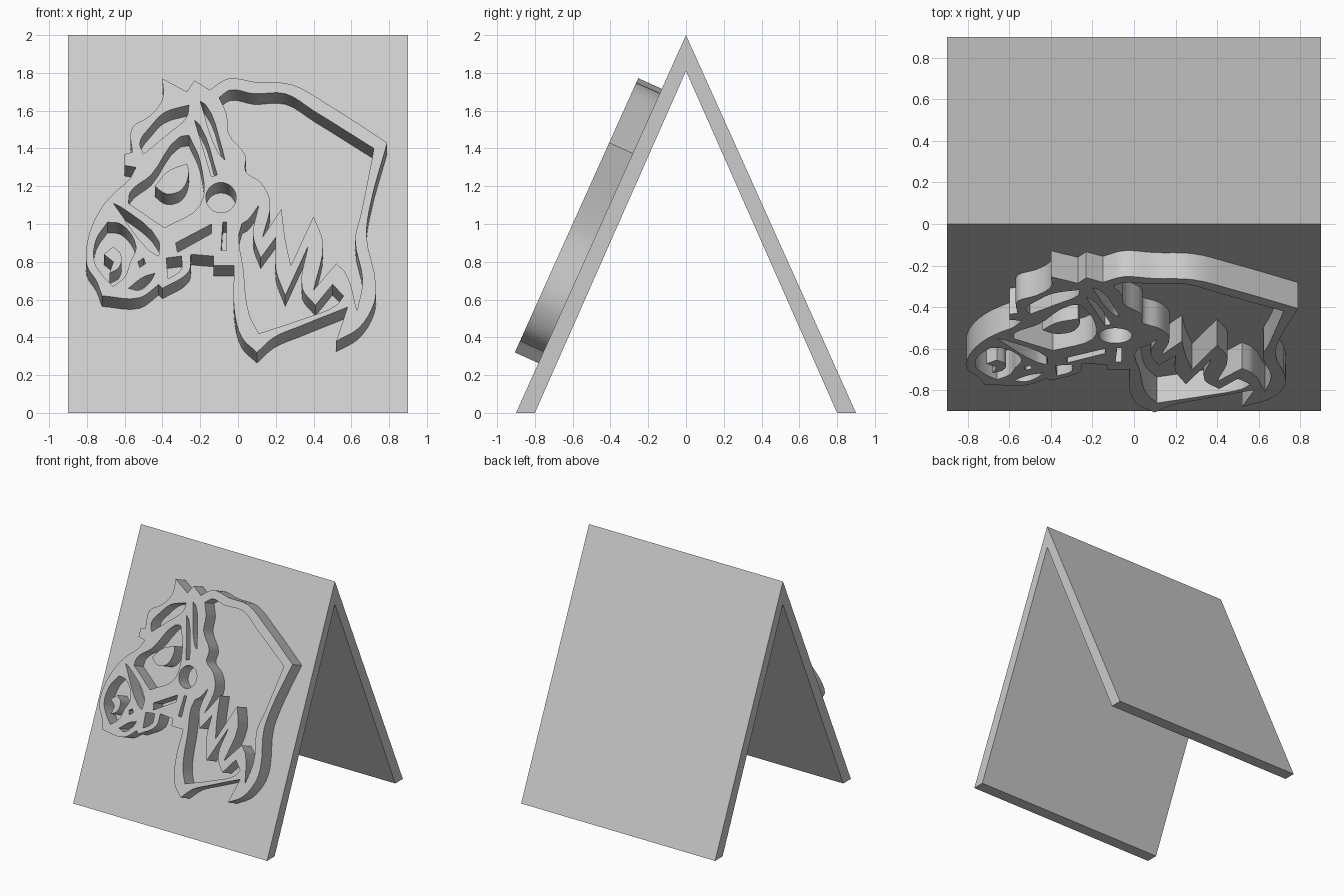
import bpy
import bmesh
import math
from mathutils import Vector, Matrix
from mathutils.geometry import interpolate_bezier

default_cube = bpy.data.objects.get("Cube")
if default_cube:
    bpy.data.objects.remove(default_cube, do_unlink=True)

GREY = (0.6, 0.6, 0.6, 1)
material = bpy.data.materials.new("light grey")
material.use_nodes = True
material.diffuse_color = GREY
material.node_tree.nodes["Principled BSDF"].inputs["Base Color"].default_value = GREY

HALF_WIDTH = 0.9
HEIGHT = 2.0
SPREAD = 0.9
RELIEF = 0.137
slope_angle = math.atan2(HEIGHT, SPREAD)
normal = Vector((0, -math.sin(slope_angle), math.cos(slope_angle)))


def build_stand():
    """Two leaning panels joined at the ridge, as one folded profile."""
    profile = [(-SPREAD, 0), (0, HEIGHT), (SPREAD, 0), (0.8, 0), (0, 1.81), (-0.8, 0)]
    bm = bmesh.new()
    verts = [bm.verts.new((-HALF_WIDTH, y, z)) for y, z in profile]
    cap = bm.faces.new(verts)
    extruded = bmesh.ops.extrude_face_region(bm, geom=[cap], use_keep_orig=True)
    moved = [item for item in extruded["geom"] if isinstance(item, bmesh.types.BMVert)]
    bmesh.ops.translate(bm, verts=moved, vec=(2 * HALF_WIDTH, 0, 0))
    bmesh.ops.recalc_face_normals(bm, faces=bm.faces)
    mesh = bpy.data.meshes.new("folded_stand")
    bm.to_mesh(mesh)
    bm.free()
    mesh.materials.append(material)
    stand = bpy.data.objects.new("folded_stand", mesh)
    bpy.context.collection.objects.link(stand)


def smooth_loop(points, steps=5):
    """Round a closed outline, keeping every strong turn as a corner."""
    # Heights are those of the raised surface, so drop them to the panel
    drop = RELIEF * normal.z
    pts = [Vector((x / 100, (z / 100 - drop) / math.sin(slope_angle))) for x, z in points]
    count = len(pts)
    tangents = []
    for i, here in enumerate(pts):
        arriving = (here - pts[i - 1]).normalized()
        leaving = (pts[(i + 1) % count] - here).normalized()
        if arriving.angle(leaving) > math.radians(58):
            tangents.append((arriving, leaving))
        else:
            middle = (arriving + leaving).normalized()
            tangents.append((middle, middle))
    loop = []
    for i, start in enumerate(pts):
        j = (i + 1) % count
        end = pts[j]
        reach = (end - start).length / 3
        first_handle = start + tangents[i][1] * reach
        last_handle = end - tangents[j][0] * reach
        loop += interpolate_bezier(start, first_handle, last_handle, end, steps)[:-1]
    return loop


def build_relief(name, outlines):
    """Fill the outlines (the inner ones become openings) and raise them off the panel."""
    curve = bpy.data.curves.new(name, "CURVE")
    curve.dimensions = "2D"
    curve.fill_mode = "BOTH"
    curve.extrude = RELIEF / 2
    for outline in outlines:
        loop = smooth_loop(outline)
        spline = curve.splines.new("POLY")
        spline.points.add(len(loop) - 1)
        for point, co in zip(spline.points, loop):
            point.co = (co.x, co.y, 0, 1)
        spline.use_cyclic_u = True
    relief = bpy.data.objects.new(name, curve)
    bpy.context.collection.objects.link(relief)
    centre = Vector((0, -SPREAD, 0)) + normal * RELIEF / 2
    relief.matrix_world = Matrix.Translation(centre) @ Matrix.Rotation(slope_angle, 4, "X")

    bpy.ops.object.select_all(action="DESELECT")
    bpy.context.view_layer.objects.active = relief
    relief.select_set(True)
    bpy.ops.object.convert(target="MESH")
    relief = bpy.context.view_layer.objects.active
    bm = bmesh.new()
    bm.from_mesh(relief.data)
    bmesh.ops.remove_doubles(bm, verts=bm.verts, dist=0.0001)
    bmesh.ops.recalc_face_normals(bm, faces=bm.faces)
    bm.to_mesh(relief.data)
    bm.free()
    relief.data.materials.clear()
    relief.data.materials.append(material)
    bpy.ops.object.shade_smooth_by_angle(angle=math.radians(30))


# Silhouette: ears, crest, mane end, chest, jaw, muzzle and forehead
crest = [(-40, 177), (-27, 170), (-23, 176), (-15, 171), (-5, 177), (10, 175), (28, 174),
         (48, 163), (79, 143)]
mane_end = [(70, 110), (68, 94), (73, 68), (72, 58), (64, 45), (52, 38), (58, 56)]
chest = [(33, 46), (19, 40), (10, 32), (2, 40), (-2, 55), (-2, 78), (-13, 78), (-13, 83)]
jaw = [(-25, 84), (-26, 75), (-40, 66), (-42, 68), (-52, 61), (-72, 62), (-75, 70)]
face_front = [(-80, 78), (-79, 94), (-72, 109), (-64, 118), (-58, 123), (-54, 130), (-60, 131),
              (-60, 137), (-56, 138), (-56, 151), (-47, 157), (-40, 166)]
silhouette = crest + mane_end + chest + jaw + face_front

# Opening between the crest and the flowing locks
neck_upper = [(-10, 167), (-4, 171), (8, 169), (25, 169), (40, 160), (72, 140), (65, 105),
              (62, 92), (66, 70), (63, 54), (57, 74), (52, 79), (40, 65), (45, 90), (40, 104),
              (28, 78), (25, 92), (23, 108), (13, 93), (17, 112), (12, 122), (4, 128),
              (4, 136), (-5, 148), (-6, 158)]

# Opening between the locks and the chest
neck_lower = [(2, 100), (3, 75), (6, 52), (11, 42), (35, 50), (52, 57), (56, 62), (50, 68),
              (41, 57), (34, 66), (37, 88), (25, 62), (20, 76), (20, 93), (12, 82), (8, 94),
              (11, 110), (5, 102)]

# Openings of the face, framed by the bridle straps
forehead = [(-52, 143), (-46, 152), (-39, 159), (-26, 163), (-27, 157), (-38, 147), (-50, 137)]
cheek = [(-57, 117), (-46, 126), (-31, 146), (-26, 147), (-20, 133), (-20, 110), (-39, 98),
         (-58, 111)]
noseband = [(-66, 111), (-62, 109), (-42, 91), (-42, 83), (-47, 86)]
cheek_strap = [(-33, 90), (-14, 100), (-14, 95), (-32, 85)]
chin_gap = [(-38, 82), (-30, 83), (-30, 76), (-37, 71)]
throat_slit = [(-8, 101), (-6, 101), (-6, 86), (-9, 86)]
brow_slit = [(-23, 155), (-20, 152), (-11, 126), (-14, 125)]
forelock_slit = [(-20, 165), (-17, 163), (-9, 142), (-7, 134), (-10, 137)]
muzzle = [(-76, 80), (-75, 92), (-69, 101), (-62, 100), (-54, 88), (-57, 80), (-60, 72),
          (-66, 67), (-71, 72)]
lip_slit = [(-58, 66), (-50, 72), (-44, 74), (-46, 70), (-52, 65)]
bit_hole = [(-53, 80), (-50, 82), (-49, 79), (-52, 77)]

# Round bridle ring
ring_turns = [math.tau * i / 12 for i in range(12)]
bridle_ring = [(-9 + 8 * math.cos(a), 114 + 8 * math.sin(a)) for a in ring_turns]

# Raised details standing inside the openings
eye = [(-44, 120), (-37, 128), (-27, 132), (-26, 128), (-30, 118), (-38, 116)]
nostril = [(-71, 84), (-66, 88), (-62, 84), (-63, 77), (-68, 74), (-66, 80)]

build_stand()
build_relief("horse_head", [silhouette, neck_upper, neck_lower, forehead, cheek, noseband,
                            cheek_strap, chin_gap, throat_slit, brow_slit, forelock_slit,
                            muzzle, lip_slit, bit_hole, bridle_ring])
build_relief("eye", [eye])
build_relief("nostril", [nostril])
